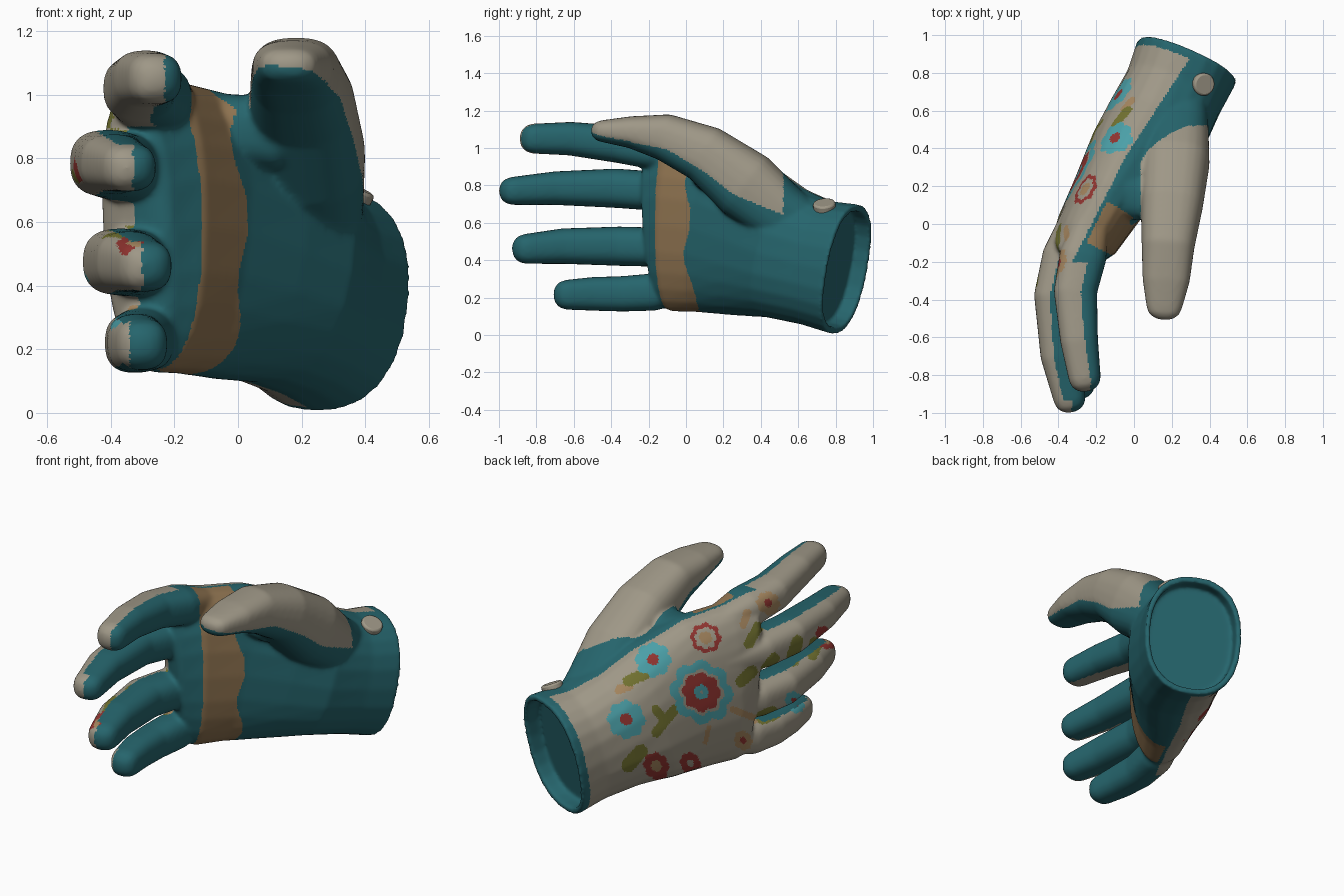
import bpy, bmesh, math
from mathutils import Vector

old = bpy.data.objects.get("Cube")
if old:
    bpy.data.objects.remove(old, do_unlink=True)

# Flat colours
COLOURS = {
    "teal": (0.019, 0.13, 0.152), "cream": (0.345, 0.312, 0.242),
    "brown": (0.27, 0.17, 0.08), "red": (0.29, 0.035, 0.03),
    "aqua": (0.07, 0.35, 0.39), "olive": (0.17, 0.17, 0.03),
    "ochre": (0.38, 0.24, 0.115),
}
NAMES = list(COLOURS)
mats = []
for name, rgb in COLOURS.items():
    mat = bpy.data.materials.new(name)
    mat.use_nodes = True
    mat.diffuse_color = (*rgb, 1)
    shader = next(n for n in mat.node_tree.nodes if n.type == "BSDF_PRINCIPLED")
    shader.inputs["Base Color"].default_value = (*rgb, 1)
    shader.inputs["Roughness"].default_value = 0.8
    mats.append(mat)

UP = Vector((0, 0, 1))


def signed_pow(value, power):
    return math.copysign(abs(value) ** power, value)


def tube(bm, path, tip, power, hollow=False, sides=24):
    """Loft through (x, y, z, width, height) stations with a rounded far end."""
    centres = [Vector(p[:3]) for p in path]
    rings = []
    for i, p in enumerate(path):
        tangent = (centres[min(i + 1, len(path) - 1)] - centres[max(i - 1, 0)]).normalized()
        side = tangent.cross(UP).normalized()
        rise = side.cross(tangent)
        rings.append((centres[i], side * p[3], rise * p[4]))
        if i == 0:
            inward = tangent
    # rounded end
    c, side, rise = rings[-1]
    for degrees in (30, 55, 75):
        a = math.radians(degrees)
        rings.append((c + tangent * tip * math.sin(a), side * math.cos(a), rise * math.cos(a)))
    # folded-in opening
    if hollow:
        c, side, rise = rings[0]
        lip = 0.89
        rings.insert(0, (c, side * lip, rise * lip))
        rings.insert(0, (c + inward * 0.09, side * lip, rise * lip))
    loops = []
    for c, side, rise in rings:
        loop = []
        for k in range(sides):
            a = math.tau * k / sides
            loop.append(bm.verts.new(c + side * signed_pow(math.cos(a), power)
                                     + rise * signed_pow(math.sin(a), power)))
        loops.append(loop)
    for a, b in zip(loops, loops[1:]):
        for k in range(sides):
            j = (k + 1) % sides
            bm.faces.new((a[k], a[j], b[j], b[k]))
    bm.faces.new(loops[0])
    bm.faces.new(loops[-1])


# Stations from cuff to knuckles
HAND = [
    (0.28, 0.86, 0.35, 0.285, 0.355), (0.21, 0.70, 0.385, 0.27, 0.34),
    (0.12, 0.52, 0.44, 0.28, 0.36), (0.0, 0.35, 0.505, 0.255, 0.415),
    (-0.14, 0.13, 0.57, 0.205, 0.455), (-0.25, -0.06, 0.59, 0.18, 0.465),
    (-0.315, -0.14, 0.58, 0.14, 0.44),
]
INDEX = [
    (-0.20, 0.09, 0.95, 0.08, 0.06), (-0.27, -0.17, 0.99, 0.125, 0.105),
    (-0.31, -0.36, 1.02, 0.115, 0.10), (-0.29, -0.62, 1.05, 0.10, 0.09),
    (-0.26, -0.82, 1.05, 0.085, 0.08),
]
MIDDLE = [
    (-0.28, 0.09, 0.76, 0.08, 0.06), (-0.36, -0.17, 0.77, 0.125, 0.105),
    (-0.41, -0.38, 0.785, 0.12, 0.105), (-0.39, -0.70, 0.785, 0.105, 0.09),
    (-0.34, -0.93, 0.77, 0.085, 0.075),
]
RING = [
    (-0.26, 0.09, 0.48, 0.08, 0.06), (-0.33, -0.17, 0.47, 0.12, 0.105),
    (-0.37, -0.36, 0.475, 0.12, 0.105), (-0.34, -0.66, 0.475, 0.105, 0.095),
    (-0.29, -0.86, 0.46, 0.085, 0.08),
]
PINKY = [
    (-0.24, 0.09, 0.27, 0.07, 0.06), (-0.30, -0.17, 0.23, 0.10, 0.10),
    (-0.325, -0.34, 0.22, 0.095, 0.095), (-0.32, -0.50, 0.22, 0.09, 0.09),
    (-0.30, -0.64, 0.215, 0.08, 0.08),
]
THUMB = [
    (0.26, 0.74, 0.52, 0.12, 0.12), (0.23, 0.52, 0.64, 0.165, 0.165),
    (0.215, 0.32, 0.80, 0.185, 0.19), (0.20, 0.10, 0.97, 0.165, 0.155),
    (0.18, -0.12, 1.06, 0.14, 0.125), (0.17, -0.30, 1.085, 0.125, 0.085),
    (0.16, -0.44, 1.09, 0.095, 0.06),
]
# Web of skin between thumb and index
WEB = [
    (-0.14, 0.17, 0.90, 0.12, 0.11), (0.0, 0.14, 0.89, 0.12, 0.11),
    (0.12, 0.15, 0.88, 0.12, 0.12),
]

bm = bmesh.new()
tube(bm, HAND, 0.045, 0.85, hollow=True)
for part in (INDEX, MIDDLE, RING, PINKY, THUMB, WEB):
    tube(bm, part, 0.07, 0.78)
bmesh.ops.recalc_face_normals(bm, faces=bm.faces)
shell = bpy.data.meshes.new("shell")
bm.to_mesh(shell)
bm.free()
glove = bpy.data.objects.new("glove", shell)
bpy.context.collection.objects.link(glove)

# Fuse the lofts into one skin
remesh = glove.modifiers.new("fuse", "REMESH")
remesh.mode = "VOXEL"
remesh.voxel_size = 0.01
soften = glove.modifiers.new("soften", "SMOOTH")
soften.factor = 0.5
soften.iterations = 14
graph = bpy.context.evaluated_depsgraph_get()
skin = bpy.data.meshes.new_from_object(glove.evaluated_get(graph))
glove.modifiers.clear()
glove.data = skin
skin.name = "glove"
skin.materials.clear()
for mat in mats:
    skin.materials.append(mat)

# Embroidery: blossoms (u, v, radius, rings from outside in) and stitched stems
BLOSSOMS = [
    (-0.20, 0.59, 0.10, "aqua red"), (-0.34, 0.26, 0.105, "aqua red"),
    (0.08, 0.72, 0.085, "red cream ochre ochre"),
    (0.06, 0.43, 0.17, "aqua aqua aqua cream red red red red aqua aqua cream"),
    (-0.18, 0.03, 0.07, "red red ochre ochre"), (0.0, 0.06, 0.055, "red cream"),
    (0.41, 0.93, 0.065, "ochre red"), (0.71, 0.79, 0.05, "red ochre"),
    (0.55, 0.43, 0.05, "aqua red"), (0.28, 0.20, 0.05, "ochre red"),
]
STEMS = [
    ("olive", -0.33, 0.47, -0.24, 0.51, 0.032), ("olive", -0.18, 0.20, -0.08, 0.33, 0.025),
    ("olive", -0.14, 0.27, -0.18, 0.32, 0.025), ("olive", -0.33, 0.02, -0.26, 0.10, 0.035),
    ("ochre", -0.38, 0.42, -0.33, 0.44, 0.025), ("olive", 0.27, 0.50, 0.33, 0.56, 0.03),
    ("olive", 0.31, 0.70, 0.36, 0.80, 0.025), ("olive", 0.40, 0.58, 0.45, 0.64, 0.025),
    ("olive", 0.54, 0.65, 0.57, 0.74, 0.03), ("olive", 0.64, 0.69, 0.66, 0.75, 0.025),
    ("olive", 0.38, 0.33, 0.44, 0.36, 0.03), ("ochre", 0.23, 0.35, 0.34, 0.32, 0.018),
    ("ochre", 0.08, 0.17, 0.10, 0.25, 0.012), ("ochre", 0.28, 0.80, 0.30, 0.87, 0.02),
]
STITCH_NORMAL = Vector((-0.472, 0.727, 0.5))
STITCH_U = Vector((-0.839, -0.545, 0))
STITCH_V = STITCH_NORMAL.cross(STITCH_U)
STITCH_ORIGIN = Vector((0.037, -0.055))


def embroidery(p):
    spot = Vector((p.dot(STITCH_U), p.dot(STITCH_V))) - STITCH_ORIGIN
    for u, v, radius, rings in BLOSSOMS:
        offset = spot - Vector((u, v))
        petal = 0.85 + 0.15 * abs(math.cos(4 * math.atan2(offset.y, offset.x)))
        reach = offset.length / (radius * petal)
        if reach < 1:
            rings = rings.split()
            return rings[int((1 - reach) * (len(rings) - 0.5))]
    for colour, au, av, bu, bv, radius in STEMS:
        a, ab = Vector((au, av)), Vector((bu - au, bv - av))
        k = min(1, max(0, (spot - a).dot(ab) / ab.length_squared))
        if (spot - a - ab * k).length < radius:
            return colour
    return "cream"


def lerp_path(pairs, y):
    """Value at y along pairs sorted by falling y."""
    for (ya, a), (yb, b) in zip(pairs, pairs[1:]):
        if y >= yb:
            return a + (b - a) * (ya - y) / (ya - yb)
    return pairs[-1][1]


AXIS = Vector((-0.45, -0.89, 0))
PALM = Vector((0.89, -0.45, 0))
CUFF = Vector(HAND[0][:3])
CUFF_IN = (Vector(HAND[1][:3]) - CUFF).normalized()
THUMB_EDGE = [(0.52, 0.66), (0.25, 0.77), (0.1, 0.885), (-0.1, 1.0), (-0.5, 1.075)]
# Lowest z, path, cream limit along the finger, and at its tip
FINGERS = [(0.9, INDEX, 0.03, 0.03), (0.63, MIDDLE, -0.035, 0.01),
           (0.34, RING, -0.04, -0.01), (-1, PINKY, -0.06, -0.04)]


def colour_at(p, normal):
    x, y, z = p
    along, depth = p.dot(AXIS), p.dot(PALM)
    # cuff hem and lining
    from_cuff = p - CUFF
    inset = from_cuff.dot(CUFF_IN)
    if inset < 0.05 or inset < 0.14 and from_cuff.length < 0.4 and (
            normal.dot(CUFF_IN) < -0.5 or normal.dot(from_cuff - CUFF_IN * inset) < 0):
        return "teal"
    # thumb patch
    patch_side = 0.035 + 5 * max(0, y - 0.3) ** 2
    if x > patch_side and y < 0.52 and z > lerp_path(THUMB_EDGE, y) - 0.12 * (x - 0.25):
        return "cream"
    if x > 0.03 and y < 0.2:
        return "teal"
    # palm strap
    strap_start = -0.015 - 0.025 * math.cos((z - 0.62) * math.tau / 0.4)
    edge = -0.2 - 0.11 * min(0, along + 0.3)
    if strap_start < along < 0.2 and x < 0.03 and depth > edge + 0.02:
        return "brown"
    # back of hand and fingers
    if y < -0.2:
        path, limit, tip_limit = next(f[1:] for f in FINGERS if z > f[0])
        middle = lerp_path([(s[1], s[0]) for s in path], y)
        back = x < middle + (tip_limit if y < path[-1][1] else limit)
    else:
        back = depth < edge
    if not back:
        return "teal"
    return embroidery(p) if normal.dot(STITCH_NORMAL) > 0.03 else "cream"


for face in skin.polygons:
    face.material_index = NAMES.index(colour_at(face.center, face.normal))
    face.use_smooth = True

# Cuff button seated on the skin
bpy.context.view_layer.update()
hit, spot, normal, _ = glove.ray_cast(Vector((0.365, 0.74, 2)), Vector((0, 0, -1)))
bpy.ops.mesh.primitive_cylinder_add(vertices=20, radius=0.06, depth=0.05, location=spot)
button = bpy.context.object
button.name = "cuff_button"
button.rotation_euler = UP.rotation_difference(normal).to_euler()
button.data.materials.append(mats[NAMES.index("cream")])
bevel = button.modifiers.new("rounded_rim", "BEVEL")
bevel.width = 0.01
bevel.segments = 2
bpy.ops.object.shade_smooth_by_angle()
